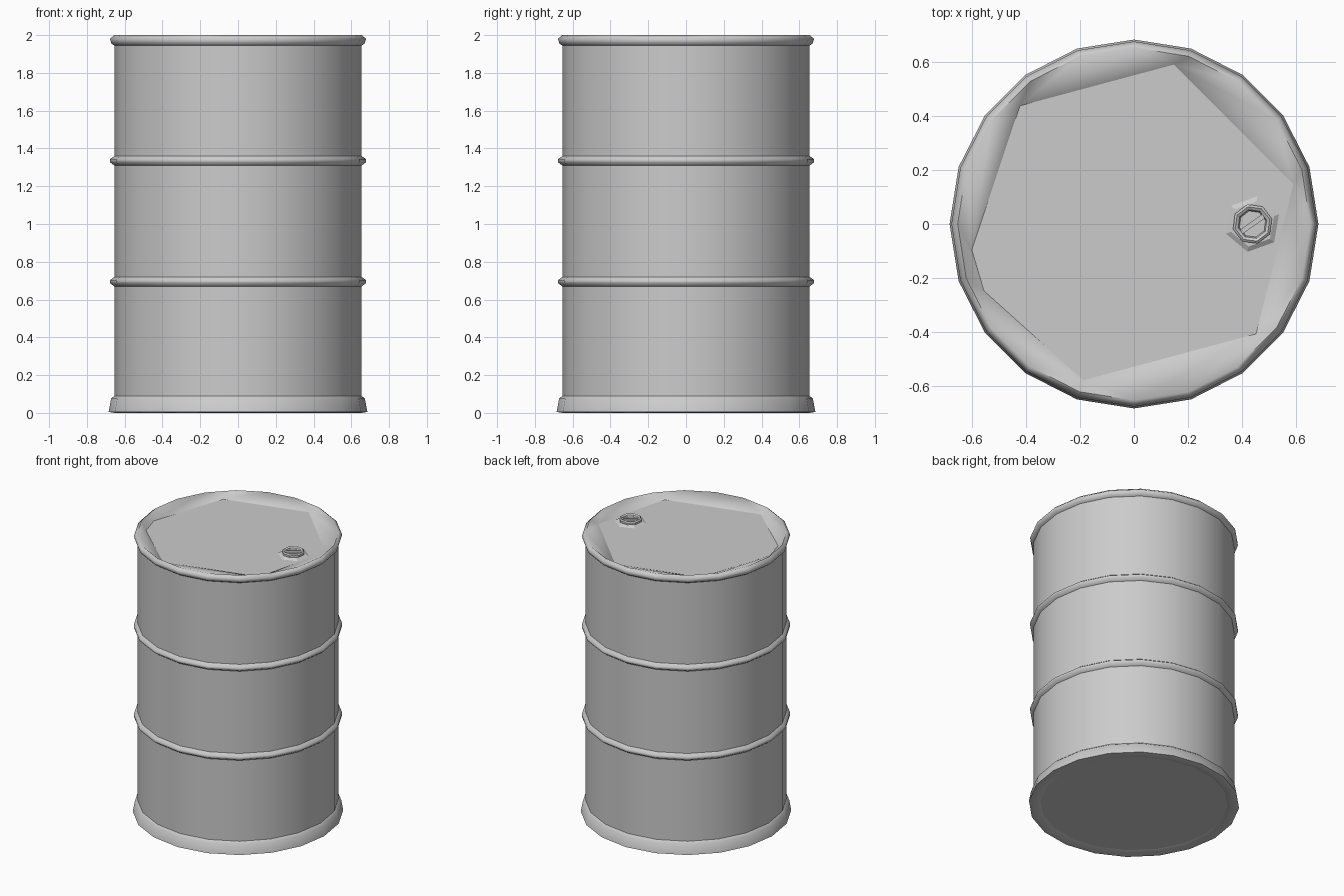
import bpy, bmesh, math

if "Cube" in bpy.data.objects:
    bpy.data.objects.remove(bpy.data.objects["Cube"])


def finish(name, bm, angle):
    bmesh.ops.recalc_face_normals(bm, faces=bm.faces)
    mesh = bpy.data.meshes.new(name)
    bm.to_mesh(mesh)
    bm.free()
    obj = bpy.data.objects.new(name, mesh)
    bpy.context.collection.objects.link(obj)
    bpy.ops.object.select_all(action='DESELECT')
    obj.select_set(True)
    bpy.context.view_layer.objects.active = obj
    bpy.ops.object.shade_smooth_by_angle(angle=math.radians(angle))
    return obj


def lathe(name, profile, sides=20, center=(0, 0), angle=60, turn=0, corners=None):
    """Revolve (radius, z) points about a vertical axis.
    With corners (angles), the last ring is pulled onto those few points only."""
    bm = bmesh.new()
    steps = [turn + 360 * i / sides for i in range(sides)]

    def vert(r, z, deg):
        a = math.radians(deg)
        return bm.verts.new((center[0] + r * math.cos(a), center[1] + r * math.sin(a), z))

    rings = [[vert(r, z, d) for d in steps] for r, z in profile]
    if corners:
        spots = {c: vert(*profile[-1], c) for c in corners}
        rings[-1] = [spots[min(corners, key=lambda c: abs((c - d + 180) % 360 - 180))]
                     for d in steps]
    for a, b in zip(rings, rings[1:]):
        for i in range(sides):
            j = (i + 1) % sides
            face = list(dict.fromkeys((a[i], a[j], b[j], b[i])))
            bm.faces.new(face)
    return finish(name, bm, angle)


def disc(name, r, z, angles, center=(0, 0)):
    bm = bmesh.new()
    bm.faces.new([bm.verts.new((center[0] + r * math.cos(math.radians(a)),
                                center[1] + r * math.sin(math.radians(a)), z)) for a in angles])
    return finish(name, bm, 30)


R = 0.655                                         # wall radius
LID = (14, 76, 134, 189, 204, 252, 318)           # corners of the faceted lid

# Three wall panels with rolled hoops between them
for label, z0, z1 in (("lower", 0.09, 0.67), ("middle", 0.72, 1.31), ("upper", 1.36, 1.95)):
    lathe(label + "_wall", [(R, z0), (R, z1)])
for label, z in (("lower", 0.695), ("upper", 1.335)):
    lathe(label + "_hoop", [(R, z - 0.025), (0.678, z - 0.008), (0.678, z + 0.008), (R, z + 0.025)],
          angle=80)

# Bottom chime flaring out, turned under to the base plate
lathe("base_chime", [(R, 0.09), (0.672, 0.075), (0.685, 0.005), (0.655, 0.0), (0.61, 0.012)])
disc("base_plate", 0.61, 0.012, range(0, 360, 18))

# Rolled top chime sloping inward to the lid
lathe("lid_chime", [(R, 1.945), (0.67, 1.955), (0.678, 1.98), (0.655, 2.0), (0.61, 1.96)],
      angle=70, corners=LID)
disc("lid_plate", 0.61, 1.96, LID)

# Filler plug: hexagonal flange with a hollow round cap
P = (0.44, 0)
HEX = range(20, 380, 60)
lathe("plug_flange", [(0.105, 1.96), (0.085, 1.972), (0.06, 1.972)], sides=6, center=P, turn=20, angle=20)
lathe("plug_cap", [(0.075, 1.965), (0.075, 1.985), (0.066, 1.992), (0.055, 1.985), (0.05, 1.972)],
      sides=8, center=P, turn=15, angle=30)
disc("plug_recess", 0.05, 1.972, range(15, 375, 45), P)

# Grip bar across the plug recess
bpy.ops.mesh.primitive_cube_add(size=1, location=(P[0], P[1], 1.978))
bar = bpy.context.object
bar.name = "plug_grip"
bar.scale = (0.1, 0.018, 0.012)
bar.rotation_euler.z = math.radians(35)
